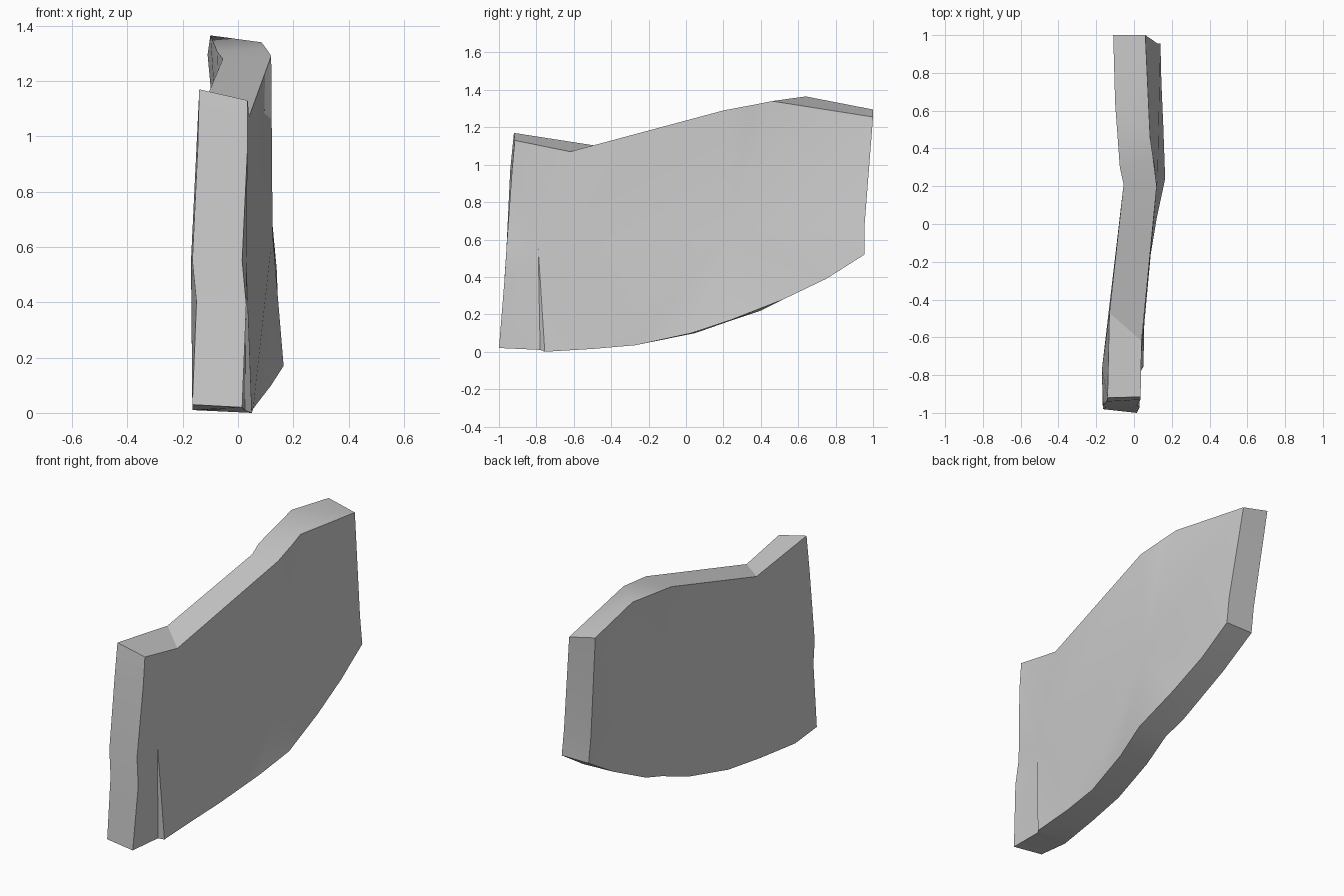
import bpy
import bmesh
import math

default_cube = bpy.data.objects.get("Cube")
if default_cube:
    bpy.data.objects.remove(default_cube, do_unlink=True)

# One plain grey for the whole slab
grey = bpy.data.materials.new("plain grey")
grey.use_nodes = True
grey_value = (0.6, 0.6, 0.6, 1)
grey.diffuse_color = grey_value
grey.node_tree.nodes["Principled BSDF"].inputs["Base Color"].default_value = grey_value

# Rim pairs: left edge point, then the matching right edge point
rim = [
    # bottom, front to back, with the small fold near the front
    ((.015, -1, .02), (-.165, -.98, .03)),
    ((.025, -.78, .01), (-.165, -.78, .01)),
    ((.05, -.755, 0), (-.16, -.75, .01)),
    ((.055, -.5, .015), (-.13, -.5, .02)),
    ((.07, -.27, .035), (-.1, -.25, .04)),
    ((.12, .03, .1), (-.05, .05, .1)),
    ((.165, .24, .17), (-.015, .25, .17)),
    ((.155, .52, .28), (-.02, .4, .22)),
    ((.145, .75, .39), (-.03, .72, .38)),
    # back end
    ((.14, .955, .52), (-.035, .955, .52)),
    ((.125, .955, .68), (-.05, .955, .68)),
    ((.06, 1, 1.255), (-.11, 1, 1.295)),
    # top, back to front
    ((.085, .46, 1.34), (-.1, .64, 1.365)),
    ((.1, .36, 1.32), (-.075, .3, 1.305)),
    ((.12, .2, 1.29), (-.055, .21, 1.28)),
    ((.04, -.62, 1.07), (-.13, -.47, 1.1)),
    # front end
    ((.035, -.915, 1.13), (-.14, -.92, 1.17)),
    ((.035, -.93, .97), (-.145, -.94, .97)),
    ((.015, -.96, .55), (-.165, -.96, .55)),
    ((.03, -.97, .39), (-.15, -.97, .4)),
]

# Two dents on each broad side, where the creases meet
dents = [
    ((.03, -.79, .55), (.125, .23, .65)),
    ((-.17, -.77, .55), (-.05, .23, .65)),
]


def fan_side(mesh, edge_loop, dent_points):
    """Fill one broad side with two joined fans of triangles."""
    front, back = [mesh.verts.new(point) for point in dent_points]
    centres = [front if vert.co.y < -.35 else back for vert in edge_loop]
    for i, vert in enumerate(edge_loop):
        previous, centre = edge_loop[i - 1], centres[i]
        mesh.faces.new((previous, vert, centre))
        if centres[i - 1] != centre:
            mesh.faces.new((previous, centre, centres[i - 1]))


mesh = bmesh.new()
loops = [[mesh.verts.new(pair[side]) for pair in rim] for side in range(2)]
for edge_loop, dent_points in zip(loops, dents):
    fan_side(mesh, edge_loop, dent_points)

# Band around the rim
left, right = loops
for i in range(len(rim)):
    mesh.faces.new((left[i - 1], right[i - 1], right[i], left[i]))
bmesh.ops.recalc_face_normals(mesh, faces=mesh.faces[:])

data = bpy.data.meshes.new("bent_slab")
mesh.to_mesh(data)
mesh.free()
data.materials.append(grey)
slab = bpy.data.objects.new("bent_slab", data)
bpy.context.collection.objects.link(slab)

# Soft dents, sharp rim
bpy.ops.object.select_all(action="DESELECT")
slab.select_set(True)
bpy.context.view_layer.objects.active = slab
bpy.ops.object.shade_smooth_by_angle(angle=math.radians(30))
